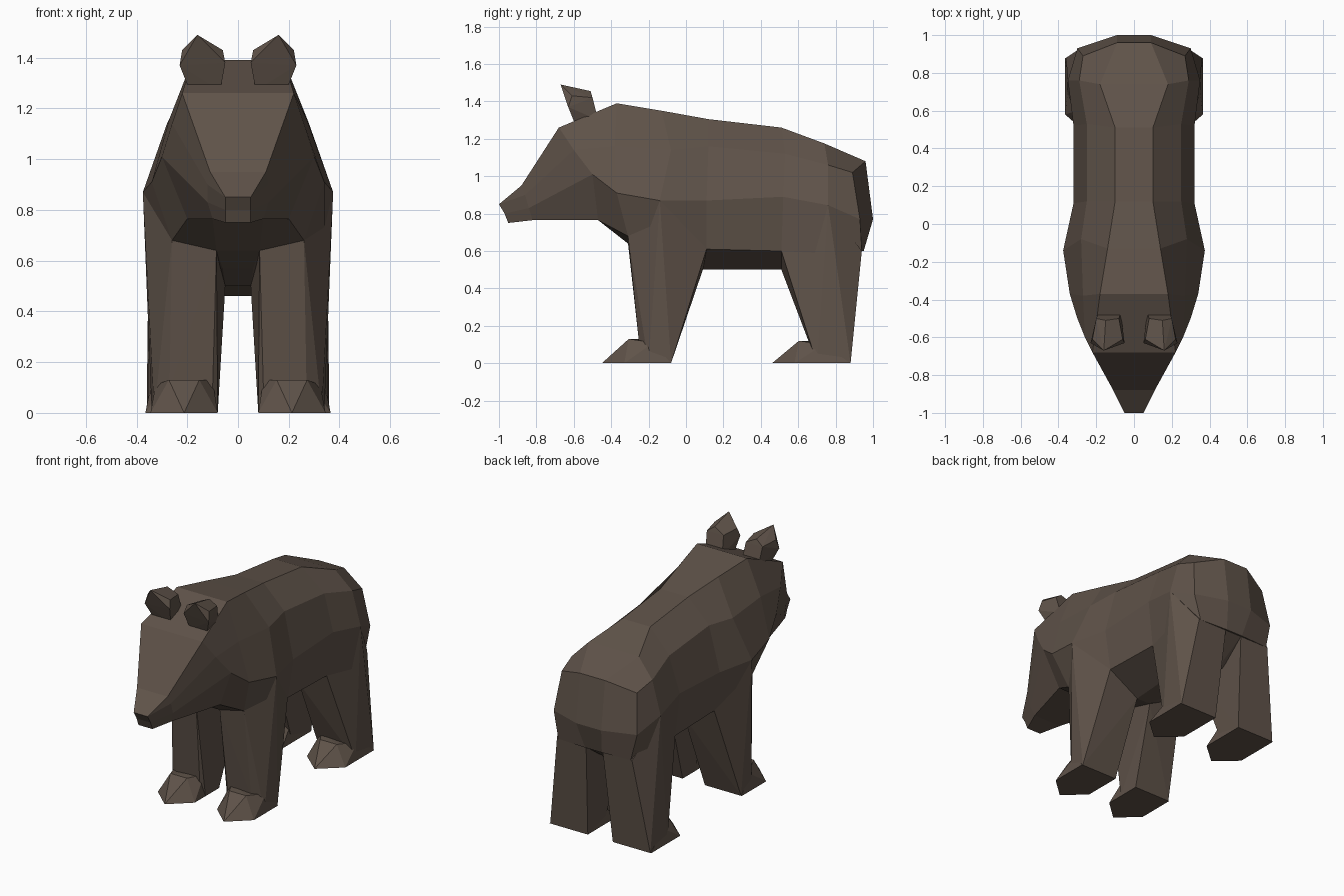
import bpy
import bmesh
from mathutils import Vector

# Remove the default cube only
cube = bpy.data.objects.get("Cube")
if cube:
    bpy.data.objects.remove(cube, do_unlink=True)

# Single fur colour
fur_colour = (0.115, 0.086, 0.067, 1)
fur = bpy.data.materials.new("brown_fur")
fur.use_nodes = True
fur.diffuse_color = fur_colour
for node in fur.node_tree.nodes:
    if node.type == "BSDF_PRINCIPLED":
        node.inputs["Base Color"].default_value = fur_colour
        node.inputs["Roughness"].default_value = 0.9


def finish(name, bm):
    """Turn a bmesh into a flat-shaded object with the fur material."""
    bmesh.ops.recalc_face_normals(bm, faces=bm.faces[:])
    mesh = bpy.data.meshes.new(name)
    bm.to_mesh(mesh)
    bm.free()
    mesh.materials.append(fur)
    part = bpy.data.objects.new(name, mesh)
    bpy.context.collection.objects.link(part)
    return part


def mirrored(point):
    return Vector((-point[0], point[1], point[2]))


def loft(name, half_rings):
    """Skin symmetric rings, each given as its left half from top to bottom."""
    bm = bmesh.new()
    rings = []
    for half in half_rings:
        full = [Vector(p) for p in half] + [mirrored(p) for p in reversed(half)]
        rings.append([bm.verts.new(p) for p in full])
    count = len(rings[0])
    for a, b in zip(rings, rings[1:]):
        for i in range(count):
            j = (i + 1) % count
            bm.faces.new((a[i], a[j], b[j], b[i]))
    # Close each end with a ladder of quads from left to right
    for ring in (rings[0], rings[-1]):
        for i in range(count // 2 - 1):
            bm.faces.new((ring[i], ring[i + 1], ring[-i - 2], ring[-i - 1]))
    bmesh.ops.remove_doubles(bm, verts=bm.verts[:], dist=0.001)
    return finish(name, bm)


def hull_pair(name, points):
    """Make a faceted convex part on the left and its mirror on the right."""
    for side in ("left", "right"):
        bm = bmesh.new()
        for p in points:
            bm.verts.new(Vector(p) if side == "left" else mirrored(p))
        result = bmesh.ops.convex_hull(bm, input=bm.verts[:])
        loose = set(result["geom_interior"]) | set(result["geom_unused"])
        spare = [g for g in loose if isinstance(g, bmesh.types.BMVert)]
        bmesh.ops.delete(bm, geom=spare, context="VERTS")
        bmesh.ops.dissolve_limit(bm, angle_limit=0.02,
                                 verts=bm.verts[:], edges=bm.edges[:])
        finish(side + "_" + name, bm)


def foot_points(inner, outer, heel, ball, toe, height):
    """Flat sole with a pointed toe and a raised, narrower instep."""
    middle = (inner + outer) / 2
    instep = toe + (ball - toe) * 1.2
    sole = [(inner, heel, 0), (outer, heel, 0), (inner, ball, 0),
            (outer, ball, 0), (middle, toe, 0)]
    top = [(middle - 0.06, instep, height), (middle + 0.06, instep, height),
           (inner + 0.02, instep + 0.1, height),
           (outer - 0.02, instep + 0.13, height - 0.02)]
    return sole + top


# Head, neck, trunk and rump as one continuous skin
nose = [(.05, -1, .85), (.05, -1, .85), (.05, -.97, .8),
        (.05, -.95, .75), (.05, -.95, .75)]
muzzle = [(.11, -.88, .95), (.12, -.86, .9), (.12, -.84, .83),
          (.1, -.82, .765), (.05, -.82, .765)]
brow = [(.22, -.68, 1.26), (.26, -.6, 1.14), (.3, -.5, 1.01),
        (.2, -.47, .765), (.1, -.47, .765)]
neck = [(.18, -.37, 1.39), (.27, -.38, 1.16), (.34, -.37, .91),
        (.26, -.31, .68), (.085, -.31, .64)]
shoulder = [(.14, -.13, 1.35), (.28, -.08, 1.14), (.375, -.14, .87),
            (.34, -.1, .64), (.06, -.14, .57)]
waist = [(.1, .12, 1.305), (.25, .12, 1.16), (.32, .11, .87),
         (.28, .11, .61), (.05, .09, .5)]
loin = [(.1, .51, 1.26), (.25, .53, 1.12), (.32, .52, .89),
        (.28, .51, .6), (.08, .51, .5)]
hip = [(.18, .74, 1.175), (.29, .76, 1.06), (.35, .76, .845),
       (.34, .74, .5), (.04, .75, .46)]
rump = [(.09, .96, 1.08), (.27, .89, 1.02), (.3, .93, .77),
        (.26, .94, .6), (.06, .94, .6)]
tail_panel = [(.09, .96, 1.08), (.09, .96, 1.08), (.09, 1, .77),
              (.06, .95, .6), (.06, .95, .6)]
loft("body", [nose, muzzle, brow, neck, shoulder,
              waist, loin, hip, rump, tail_panel])

# Front legs taper from the shoulder to the ankle
hull_pair("front_leg", [
    (.085, -.31, .64), (.26, -.31, .68), (.375, -.14, .87),
    (.28, .11, .61), (.05, .09, .5),
    (.1, -.25, .1), (.27, -.25, .1), (.33, -.18, .1),
    (.34, -.08, 0), (.08, -.08, 0), (.08, -.22, 0), (.33, -.2, 0)])
hull_pair("front_foot", foot_points(.08, .345, -.08, -.33, -.45, .13))

# Hind legs taper from the hip
hull_pair("hind_leg", [
    (.08, .51, .5), (.28, .51, .6), (.35, .76, .845), (.345, .73, .48),
    (.27, .94, .6), (.06, .94, .6),
    (.12, .67, .1), (.29, .67, .1), (.35, .77, .1),
    (.36, .88, 0), (.09, .88, 0), (.1, .7, 0), (.355, .7, 0)])
hull_pair("hind_foot", foot_points(.09, .365, .88, .58, .46, .12))

# Ears: narrow stem below a wider pointed cap
hull_pair("ear_stem", [
    (.07, -.59, 1.27), (.19, -.59, 1.27), (.07, -.47, 1.3), (.19, -.47, 1.3),
    (.05, -.63, 1.38), (.23, -.63, 1.37), (.08, -.5, 1.42), (.2, -.5, 1.42)])
hull_pair("ear_cap", [
    (.05, -.63, 1.38), (.23, -.63, 1.37), (.08, -.5, 1.42), (.2, -.5, 1.42),
    (.06, -.61, 1.43), (.22, -.61, 1.43), (.16, -.67, 1.49), (.15, -.51, 1.455)])
